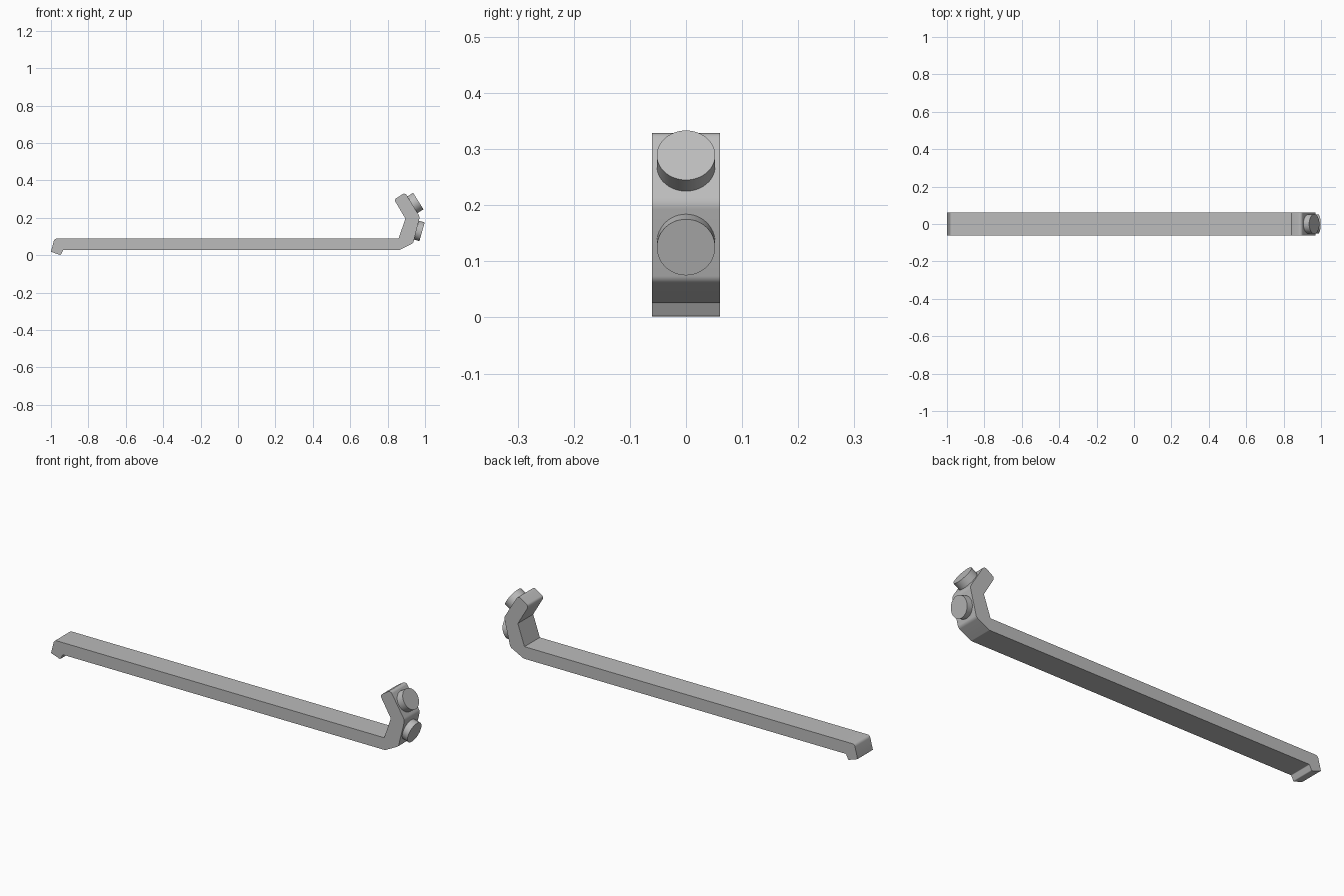
import bpy, bmesh, math
from mathutils import Vector, Matrix

cube = bpy.data.objects.get("Cube")
if cube:
    bpy.data.objects.remove(cube)

HALF_WIDTH = 0.061

grey = bpy.data.materials.new("plain grey")
grey.use_nodes = True
colour = (0.5, 0.5, 0.5, 1)
grey.diffuse_color = colour
grey.node_tree.nodes["Principled BSDF"].inputs["Base Color"].default_value = colour


def finish(name, bm):
    bmesh.ops.recalc_face_normals(bm, faces=bm.faces)
    mesh = bpy.data.meshes.new(name)
    bm.to_mesh(mesh)
    bm.free()
    mesh.materials.append(grey)
    ob = bpy.data.objects.new(name, mesh)
    bpy.context.collection.objects.link(ob)
    bpy.ops.object.select_all(action="DESELECT")
    ob.select_set(True)
    bpy.context.view_layer.objects.active = ob
    bpy.ops.object.shade_smooth_by_angle(angle=math.radians(25))
    return ob


def rounded(corners, steps=6):
    """Replace each (x, z, radius) corner by an arc tangent to its two sides."""
    out = []
    for i, (x, z, r) in enumerate(corners):
        p = Vector((x, z))
        if r == 0:
            out.append(p)
            continue
        a = (Vector(corners[i - 1][:2]) - p).normalized()
        b = (Vector(corners[(i + 1) % len(corners)][:2]) - p).normalized()
        half = a.angle(b) / 2
        centre = p + (a + b).normalized() * (r / math.sin(half))
        start = p + a * (r / math.tan(half)) - centre
        end = p + b * (r / math.tan(half)) - centre
        for k in range(steps + 1):
            out.append(centre + start.lerp(end, k / steps).normalized() * r)
    return out


# Long bar with a small hook at one end and a bent arm at the other
outline = [
    (-1.0, 0.018, 0.003), (-0.948, 0.0, 0.006), (-0.935, 0.027, 0.004),
    (0.863, 0.027, 0.01), (0.937, 0.065, 0.02), (0.972, 0.205, 0.03),
    (0.893, 0.335, 0.016), (0.835, 0.297, 0.014), (0.895, 0.195, 0),
    (0.858, 0.088, 0), (-0.982, 0.088, 0.016),
]
bm = bmesh.new()
side = bm.faces.new([bm.verts.new((p.x, -HALF_WIDTH, p.y)) for p in rounded(outline)])
ext = bmesh.ops.extrude_face_region(bm, geom=[side])
bmesh.ops.translate(bm, vec=(0, 2 * HALF_WIDTH, 0),
                    verts=[v for v in ext["geom"] if isinstance(v, bmesh.types.BMVert)])
finish("bent_bar", bm)


# Round studs, placed by the centre of the outer face and the tilt of its normal
def stud(name, x, z, tilt, radius=0.052, depth=0.045):
    bm = bmesh.new()
    bmesh.ops.create_cone(bm, cap_ends=True, segments=48, radius1=radius,
                          radius2=radius, depth=depth)
    bmesh.ops.translate(bm, verts=bm.verts, vec=(0, 0, -depth / 2))
    turn = Matrix.Rotation(math.radians(90 - tilt), 4, "Y")
    bmesh.ops.transform(bm, verts=bm.verts, matrix=Matrix.Translation((x, 0, z)) @ turn)
    finish(name, bm)


stud("upper_stud", 0.964, 0.289, 32)
stud("lower_stud", 0.984, 0.125, -16)
